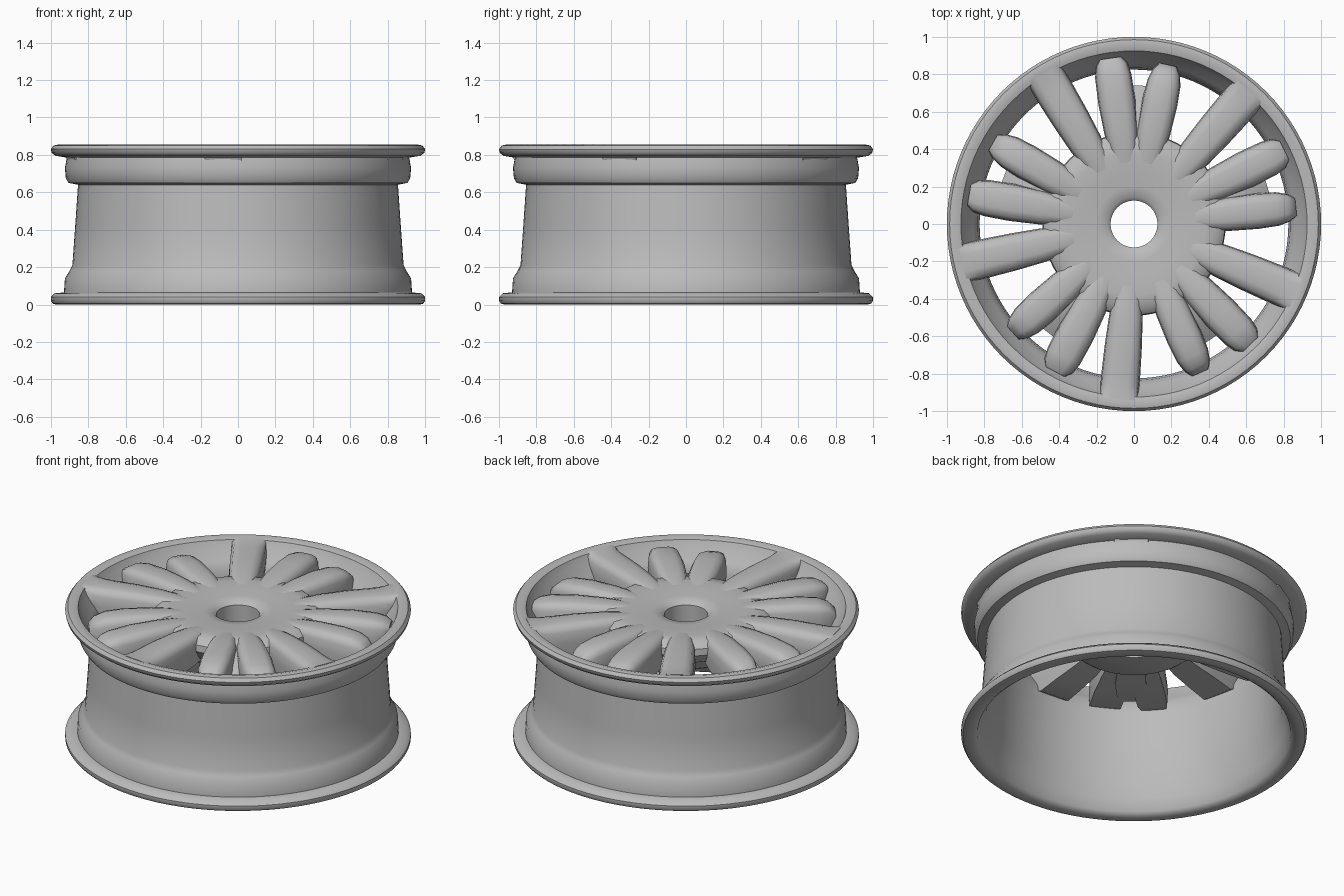
import bpy, bmesh, math
from mathutils import Matrix

cube = bpy.data.objects.get("Cube")
if cube:
    bpy.data.objects.remove(cube, do_unlink=True)

grey = bpy.data.materials.new("metal grey")
grey.use_nodes = True
grey.diffuse_color = (0.5, 0.5, 0.5, 1)
grey.node_tree.nodes["Principled BSDF"].inputs["Base Color"].default_value = (0.5, 0.5, 0.5, 1)


def finish(bm, name, angle=40):
    bmesh.ops.recalc_face_normals(bm, faces=bm.faces)
    mesh = bpy.data.meshes.new(name)
    bm.to_mesh(mesh)
    bm.free()
    mesh.materials.append(grey)
    obj = bpy.data.objects.new(name, mesh)
    bpy.context.collection.objects.link(obj)
    bpy.ops.object.select_all(action='DESELECT')
    obj.select_set(True)
    bpy.context.view_layer.objects.active = obj
    bpy.ops.object.shade_smooth_by_angle(angle=math.radians(angle))
    return obj


def loft(bm, rings, closed=False):
    """Skin rings of points; either close the loop of rings or cap both ends."""
    rows = [[bm.verts.new(p) for p in ring] for ring in rings]
    n = len(rows[0])
    for k in range(len(rows) if closed else len(rows) - 1):
        a, b = rows[k], rows[(k + 1) % len(rows)]
        for i in range(n):
            j = (i + 1) % n
            bm.faces.new((a[i], a[j], b[j], b[i]))
    if not closed:
        bm.faces.new(rows[0])
        bm.faces.new(rows[-1])


def lathe(name, profile, steps=96):
    bm = bmesh.new()
    turns = [math.tau * i / steps for i in range(steps)]
    loft(bm, [[(r * math.cos(t), r * math.sin(t), z) for t in turns]
              for r, z in profile], closed=True)
    return finish(bm, name)


# Rim: outer wall from the bottom lip up, then the inner wall back down
lathe("rim_barrel", [
    (0.97, 0), (0.99, 0.005), (1, 0.02), (1, 0.04), (0.98, 0.06), (0.93, 0.065),
    (0.925, 0.14), (0.90, 0.18), (0.885, 0.21), (0.87, 0.42), (0.855, 0.64),
    (0.905, 0.65), (0.92, 0.675), (0.925, 0.73), (0.915, 0.785), (0.975, 0.795),
    (0.995, 0.81), (1, 0.83), (0.985, 0.85), (0.96, 0.855), (0.925, 0.845),
    (0.905, 0.80), (0.86, 0.74), (0.835, 0.70), (0.825, 0.62), (0.84, 0.42),
    (0.855, 0.20), (0.885, 0.10), (0.905, 0.02), (0.93, 0)])

# Hub: shallow dish around the centre bore, with a boss underneath
lathe("hub", [
    (0.125, 0.60), (0.33, 0.60), (0.36, 0.62), (0.39, 0.67), (0.45, 0.70),
    (0.49, 0.76), (0.485, 0.80), (0.45, 0.832), (0.38, 0.838), (0.28, 0.832),
    (0.20, 0.825), (0.145, 0.82), (0.125, 0.80)], 64)

# Spoke cross-section: half width and height fractions, softened on top
HALF = [(1.0, 0.0), (1.06, 0.45), (1.0, 0.78), (0.84, 0.94), (0.45, 1.0)]
SECTION = HALF + [(-w, h) for w, h in reversed(HALF)]


def spoke(name, degrees, stations):
    bm = bmesh.new()
    loft(bm, [[(r, w * half, low + (top - low) * h) for w, h in SECTION]
              for r, half, low, top in stations])
    bm.transform(Matrix.Rotation(math.radians(degrees), 4, 'Z'))
    return finish(bm, name, 50)


# Stations: radius, half width, underside, top
LONG = [(0.26, 0.04, 0.72, 0.825), (0.38, 0.07, 0.69, 0.842), (0.50, 0.085, 0.67, 0.85),
        (0.66, 0.094, 0.66, 0.853), (0.80, 0.098, 0.65, 0.85),
        (0.86, 0.098, 0.68, 0.849), (0.90, 0.096, 0.75, 0.85), (0.94, 0.10, 0.82, 0.852)]
MID = LONG[:4] + [(0.80, 0.092, 0.65, 0.845), (0.86, 0.08, 0.67, 0.832),
                  (0.895, 0.055, 0.74, 0.81)]
SHORT = LONG[:3] + [(0.66, 0.09, 0.65, 0.852), (0.77, 0.085, 0.64, 0.843),
                    (0.83, 0.07, 0.65, 0.822), (0.87, 0.045, 0.70, 0.785)]
WEB = [(0.40, 0.08, 0.67, 0.81), (0.54, 0.09, 0.66, 0.80),
       (0.64, 0.08, 0.65, 0.765), (0.74, 0.06, 0.66, 0.70)]

# Five groups: one long spoke and a webbed pair
for group in range(5):
    turn = 72 * group
    spoke(f"long_spoke_{group + 1}", 121 + turn, LONG)
    spoke(f"pair_spoke_a_{group + 1}", 98 + turn, MID)
    spoke(f"pair_spoke_b_{group + 1}", 78 + turn, SHORT)
    spoke(f"pair_web_{group + 1}", 88 + turn, WEB)
